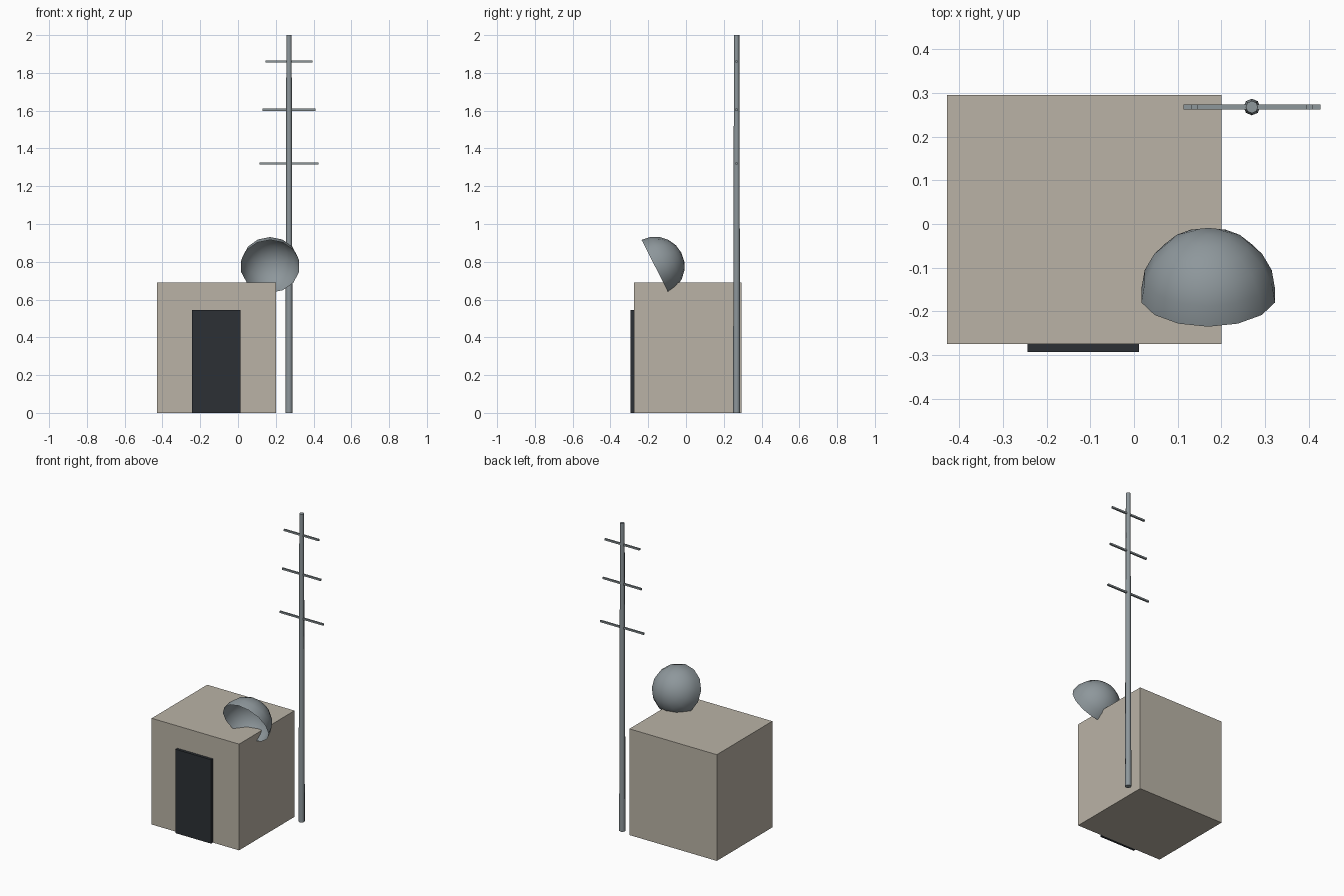
import bpy, bmesh, math
from mathutils import Matrix

if "Cube" in bpy.data.objects:
    bpy.data.objects.remove(bpy.data.objects["Cube"])


def material(name, color):
    m = bpy.data.materials.new(name)
    m.diffuse_color = (*color, 1)
    m.use_nodes = True
    m.node_tree.nodes["Principled BSDF"].inputs["Base Color"].default_value = m.diffuse_color
    return m


PLASTER = material("plaster", (0.49, 0.45, 0.38))
DARK = material("dark_door", (0.025, 0.03, 0.036))
METAL = material("metal", (0.27, 0.31, 0.33))


def finish(name, bm, mat, smooth=None):
    mesh = bpy.data.meshes.new(name)
    bm.to_mesh(mesh)
    bm.free()
    obj = bpy.data.objects.new(name, mesh)
    bpy.context.collection.objects.link(obj)
    mesh.materials.append(mat)
    if smooth:
        bpy.ops.object.select_all(action='DESELECT')
        obj.select_set(True)
        bpy.context.view_layer.objects.active = obj
        bpy.ops.object.shade_smooth_by_angle(angle=math.radians(smooth))
    return obj


def box(name, lo, hi, mat):
    bm = bmesh.new()
    center = [(a + b) / 2 for a, b in zip(lo, hi)]
    size = [b - a for a, b in zip(lo, hi)]
    bmesh.ops.create_cube(bm, size=1, matrix=Matrix.Translation(center) @ Matrix.Diagonal((*size, 1)))
    return finish(name, bm, mat)


# Hut and door slab
box("hut", (-0.428, -0.275, 0), (0.2, 0.295, 0.69), PLASTER)
box("door", (-0.244, -0.293, 0), (0.012, -0.275, 0.545), DARK)

# Tapered mast
MX, MY = 0.27, 0.268
bm = bmesh.new()
bmesh.ops.create_cone(bm, cap_ends=True, segments=8, radius1=0.019, radius2=0.014,
                      depth=2, matrix=Matrix.Translation((MX, MY, 1)))
finish("mast", bm, METAL, 50)

# Crossbars, shorter toward the top
for i, (z, half) in enumerate([(1.32, 0.157), (1.605, 0.139), (1.86, 0.125)]):
    t = 0.0055
    box(f"crossbar_{i + 1}", (MX - half, MY - t, z - t), (MX + half, MY + t, z + t), METAL)

# Open half-sphere dish, tilted so the bowl points back and up
bm = bmesh.new()
bmesh.ops.create_uvsphere(bm, u_segments=14, v_segments=10, radius=0.157)
bmesh.ops.delete(bm, geom=[v for v in bm.verts if v.co.z < -0.001], context='VERTS')
bm.transform(Matrix.Translation((0.17, -0.164, 0.776)) @ Matrix.Rotation(math.radians(-63), 4, 'X'))
finish("dish", bm, METAL, 40)
